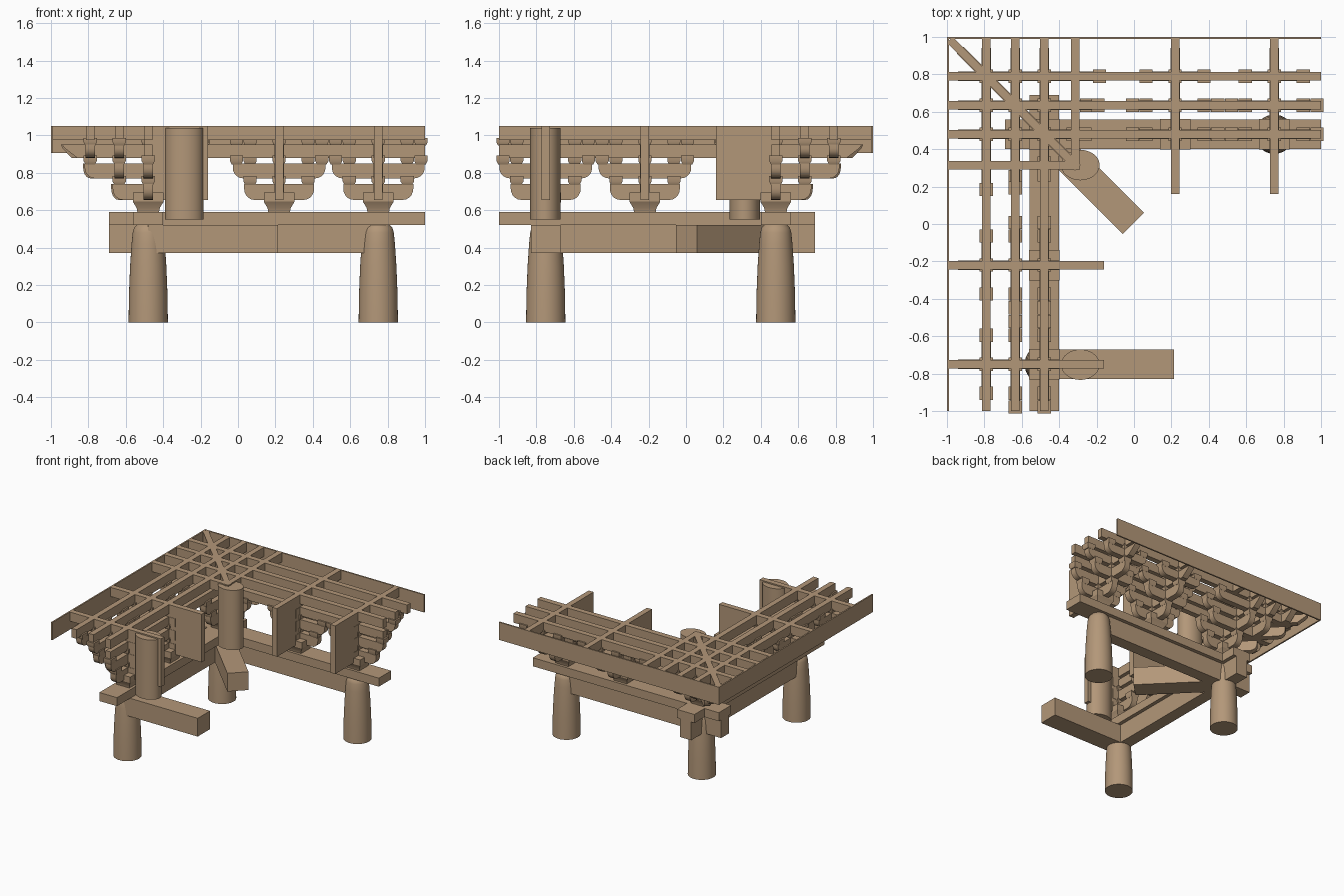
import bpy, bmesh, math
from mathutils import Matrix, Vector

if "Cube" in bpy.data.objects:
    bpy.data.objects.remove(bpy.data.objects["Cube"], do_unlink=True)

wood = bpy.data.materials.new("tan wood")
wood.use_nodes = True
tan = (0.45, 0.31, 0.19, 1)
wood.diffuse_color = tan
wood.node_tree.nodes["Principled BSDF"].inputs["Base Color"].default_value = tan

# Second wing is the first reflected across the corner diagonal
WINGS = (Matrix.Identity(4),
         Matrix(((0, -1, 0, 0), (-1, 0, 0, 0), (0, 0, 1, 0), (0, 0, 0, 1))))
T = 0.045                                   # timber thickness
ROWS = (0.48, 0.635, 0.79)                  # wall row and two stepped-out rows
LEVELS = ((0.655, 0.74), (0.77, 0.85), (0.88, 0.95), (0.975, 1.05))
REACH = (0.67, 0.82, 0.94)                  # outer end of each arm level
SETS = (0.22, 0.75)
parts = {}


def prism(name, pts, width, matrix):
    """Extrude a profile in local x and z symmetrically along local y."""
    bm = parts.setdefault(name, bmesh.new())
    sides = [[bm.verts.new(matrix @ Vector((u, s * width / 2, z))) for u, z in pts]
             for s in (-1, 1)]
    faces = [bm.faces.new(sides[0]), bm.faces.new(sides[1][::-1])]
    for i in range(len(pts)):
        j = (i + 1) % len(pts)
        faces.append(bm.faces.new((sides[0][j], sides[0][i], sides[1][i], sides[1][j])))
    bmesh.ops.recalc_face_normals(bm, faces=faces)


def place(x, y, angle=0, wing=WINGS[0]):
    return wing @ Matrix.Translation((x, y, 0)) @ Matrix.Rotation(math.radians(angle), 4, 'Z')


def beam(name, u0, u1, z0, z1, width, matrix):
    prism(name, [(u0, z0), (u1, z0), (u1, z1), (u0, z1)], width, matrix)


def end_curve(u, sign, z0, z1, style):
    """Bottom-to-top points of one arm end."""
    if style == "flat":
        return [(u, z0), (u, z1)]
    if style == "beak":
        return [(u - sign * 0.08, z0), (u - sign * 0.015, z1 - 0.02), (u, z1)]
    r, h = 0.055, (z1 - z0) * 0.7
    arc = [(u - sign * r * (1 - math.sin(a)), z0 + h * (1 - math.cos(a)))
           for a in (math.pi / 2 * i / 5 for i in range(6))]
    return arc + [(u, z1)]


def arm(name, u0, u1, level, matrix, start="round", end="round", width=T + 0.005):
    z0, z1 = LEVELS[level]
    right = end_curve(u1, 1, z0, z1, end)
    left = end_curve(u0, -1, z0, z1, start)
    prism(name, right + left[::-1], width, matrix)


def taper(name, x, y, wing, z, half):
    """Bearing block: flared foot below a square head."""
    bm = parts.setdefault(name, bmesh.new())
    rings = [[bm.verts.new(wing @ Vector((x + a * h, y + b * h, zz)))
              for a, b in ((-1, -1), (1, -1), (1, 1), (-1, 1))]
             for zz, h in zip(z, half)]
    faces = [bm.faces.new(rings[0][::-1]), bm.faces.new(rings[-1])]
    for lo, hi in zip(rings, rings[1:]):
        for i in range(4):
            j = (i + 1) % 4
            faces.append(bm.faces.new((lo[i], lo[j], hi[j], hi[i])))
    bmesh.ops.recalc_face_normals(bm, faces=faces)


def block(x, y, level, wing):
    top = LEVELS[level][1]
    nxt = LEVELS[level + 1][0]
    taper("small_blocks", x, y, wing, (top - 0.005, top + 0.012, nxt + 0.012),
          (0.026, 0.035, 0.035))


def big_block(x, y, wing=WINGS[0]):
    taper("big_blocks", x, y, wing, (0.59, 0.612, 0.645, 0.695), (0.058, 0.062, 0.082, 0.082))


def column(name, x, y, rings, sx=1, sy=1):
    bm = parts.setdefault(name, bmesh.new())
    n = 40
    loops = [[bm.verts.new((x + sx * r * math.cos(2 * math.pi * i / n),
                            y + sy * r * math.sin(2 * math.pi * i / n), z))
              for i in range(n)] for z, r in rings]
    bm.faces.new(loops[0][::-1])
    bm.faces.new(loops[-1])
    for lo, hi in zip(loops, loops[1:]):
        for i in range(n):
            j = (i + 1) % n
            bm.faces.new((lo[i], lo[j], hi[j], hi[i]))


# Main columns and short inner posts
shaft = [(0, 0.105), (0.15, 0.103), (0.3, 0.097), (0.42, 0.089), (0.48, 0.083),
         (0.505, 0.076), (0.52, 0.062)]
for x, y in ((-0.48, 0.48), (0.75, 0.48), (-0.48, -0.75)):
    column("main_columns", x, y, shaft)
for y in (0.315, -0.752):
    column("inner_posts", -0.287, y, [(0.55, 0.103), (1.04, 0.103)], 1, 0.79)

# Tie beams running inwards
beam("tie_beam", -0.48, 0.215, 0.37, 0.52, 0.16, place(0, -0.75))
beam("diagonal_tie_beam", 0, 0.675, 0.37, 0.52, 0.16, place(-0.48, 0.48, -45))

big_block(-0.48, 0.48)
for wing in WINGS:
    wall = place(0, 0.48, 0, wing)
    beam("lintels", -0.69, 0.75, 0.37, 0.52, 0.1, wall)
    beam("wall_plates", -0.69, 1, 0.52, 0.59, 0.16, wall)
    beam("eave_boards", -1, 1, 0.905, 1.05, 0.012, place(0, 0.994, 0, wing))

    # Top lattice
    for y in ROWS:
        beam("lattice_beams", -1, 1, *LEVELS[3], T, place(0, y, 0, wing))
    beam("lattice_beams", -1, -0.29, *LEVELS[3], T, place(0, 0.315, 0, wing))
    beam("wall_beams", -0.6, 1, *LEVELS[2], T, wall)

    # Intermediate bracket sets
    for x in SETS:
        big_block(x, 0.48, wing)
        cross = place(x, 0, 90, wing)
        beam("cross_beams", 0.16, 1, *LEVELS[3], T, cross)
        beam("inner_boards", 0.16, 0.5, 0.655, 1.05, T, cross)
        for level, reach in enumerate(REACH):
            arm("projecting_arms", 0.4, reach, level, cross, "flat",
                "beak" if level == 2 else "round")
            block(x, ROWS[min(level + 1, 2)], level, wing)
        for k, y in enumerate(ROWS):
            for size, (half, off) in enumerate(((0.187, 0.155), (0.248, 0.228))):
                level = k + size
                if level > 2:
                    continue
                last = min(x + half, 1)
                arm("bracket_arms", x - half, last, level, place(0, y, 0, wing))
                for s in (-1, 1):
                    block(x + s * off, y, level, wing)
                block(x, y, level, wing)

    # Corner bracket arms
    for k, y in enumerate(ROWS):
        for level in range(k, min(k + 2, 3)):
            inner = (-0.295 if level == k else -0.232) + 0.07 * k
            row = place(0, y, 0, wing)
            arm("corner_arms", -REACH[level], inner, level, row,
                "beak" if level == 2 else "round")
            block(inner - 0.03, y, level, wing)
            for x in ROWS[:level + 2]:
                block(-x, y, level, wing)
    arm("corner_arms", -REACH[2], -0.4, 2, wall, "beak", "flat")

# Diagonal arms and diagonal lattice beam of the corner
diagonal = place(0, 0, 135)
root = math.sqrt(2)
for level, reach in enumerate(REACH):
    arm("diagonal_arms", 0.315 * root, (reach - 0.01) * root, level, diagonal, "flat",
        "beak" if level == 2 else "round")
beam("diagonal_beam", 0.3 * root, 0.985 * root, *LEVELS[3], T, diagonal)

# Turn every part into an object
bpy.ops.object.select_all(action='DESELECT')
for name, bm in parts.items():
    mesh = bpy.data.meshes.new(name)
    bm.to_mesh(mesh)
    bm.free()
    mesh.materials.append(wood)
    obj = bpy.data.objects.new(name, mesh)
    bpy.context.collection.objects.link(obj)
    obj.select_set(True)
    bpy.context.view_layer.objects.active = obj
bpy.ops.object.shade_smooth_by_angle(angle=math.radians(28))
